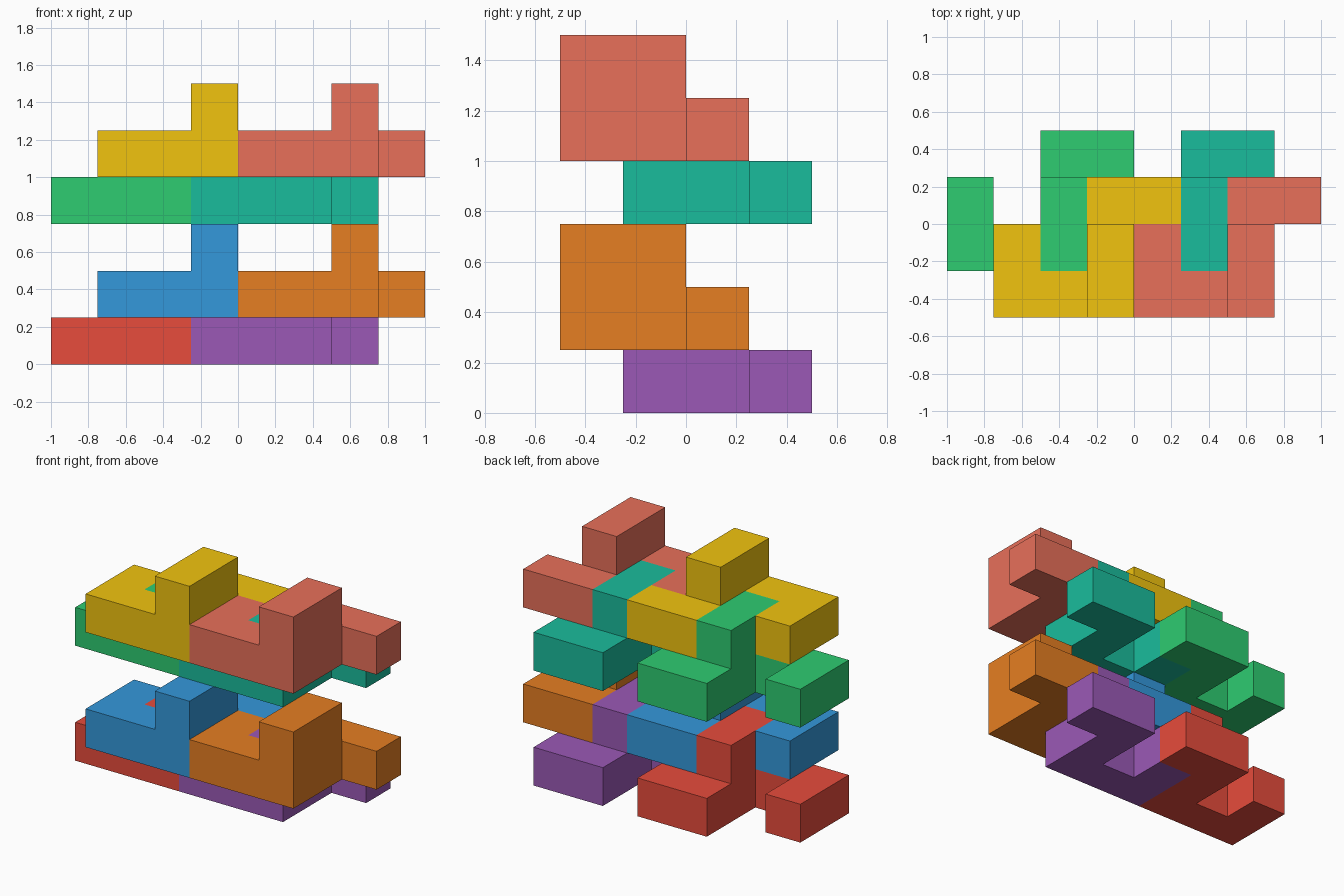
import bpy, bmesh
from mathutils import Vector

if "Cube" in bpy.data.objects:
    bpy.data.objects.remove(bpy.data.objects["Cube"])

U = 0.25  # edge of one cube cell

# One interlocking piece: hooked base layer plus a raised two-cell ridge
BASE = [(0, 0), (1, 0), (2, 0), (0, 1), (2, 1), (2, 2), (3, 2)]
RIDGE = [(2, 0), (2, 1)]
CELLS = {(x, y, 0) for x, y in BASE} | {(x, y, 1) for x, y in RIDGE}


def linear(hex_code):
    rgb = [int(hex_code[i:i + 2], 16) / 255 for i in (0, 2, 4)]
    return [c / 12.92 if c < 0.04045 else ((c + 0.055) / 1.055) ** 2.4 for c in rgb] + [1]


def piece_mesh(name):
    """Outer skin of the cells, with coplanar faces merged."""
    bm = bmesh.new()
    for cell in CELLS:
        for axis in range(3):
            for side in (0, 1):
                near = list(cell)
                near[axis] += 2 * side - 1
                if tuple(near) in CELLS:
                    continue
                b, c = (axis + 1) % 3, (axis + 2) % 3
                corners = []
                for p, q in ((0, 0), (1, 0), (1, 1), (0, 1)):
                    v = Vector(cell)
                    v[axis] += side
                    v[b] += p
                    v[c] += q
                    corners.append(bm.verts.new(v * U))
                bm.faces.new(corners if side else corners[::-1])
    bmesh.ops.remove_doubles(bm, verts=bm.verts, dist=1e-4)
    bmesh.ops.dissolve_limit(bm, angle_limit=0.01, verts=bm.verts, edges=bm.edges)
    mesh = bpy.data.meshes.new(name)
    bm.to_mesh(mesh)
    bm.free()
    return mesh


def add_piece(name, color, location):
    mat = bpy.data.materials.new(name + "_paint")
    mat.diffuse_color = linear(color)
    mat.use_nodes = True
    mat.node_tree.nodes["Principled BSDF"].inputs["Base Color"].default_value = mat.diffuse_color
    mesh = piece_mesh(name)
    mesh.materials.append(mat)
    obj = bpy.data.objects.new(name, mesh)
    obj.location = location
    bpy.context.collection.objects.link(obj)


# Two pieces side by side per layer; layers alternate in offset and pair up in height
COLORS = [("red", "E74C3C"), ("purple", "9B59B6"), ("blue", "3498DB"), ("orange", "E67E22"),
          ("green", "2ECC71"), ("teal", "1ABC9C"), ("yellow", "F1C40F"), ("coral", "E8705A")]
for n, (label, color) in enumerate(COLORS):
    col, step, stack = n % 2, n // 2 % 2, n // 4
    add_piece(label + "_piece", color,
              (-1 + U * (step + 3 * col), -U * step - U, U * (step + 3 * stack)))
